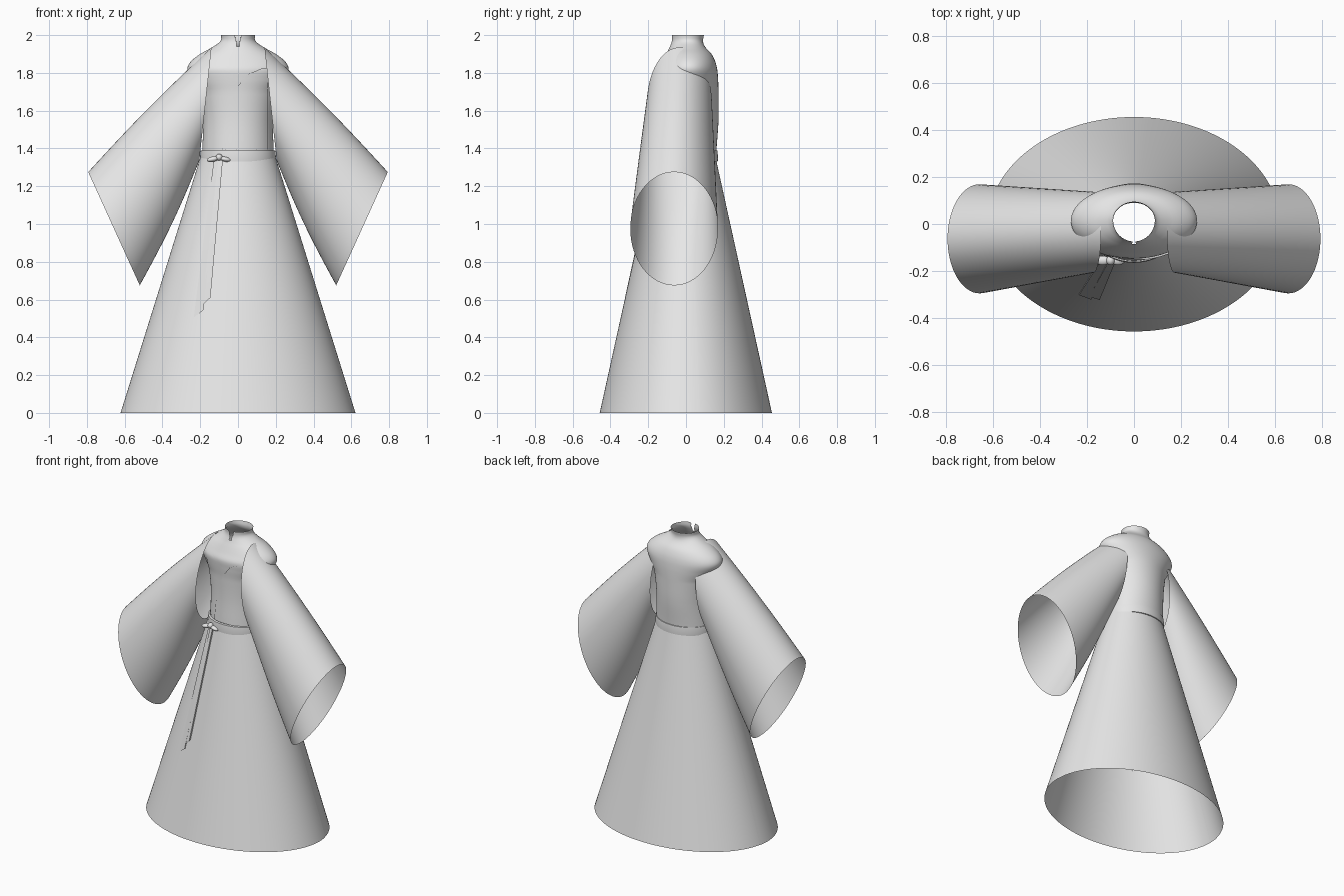
import bpy, math
from mathutils import Vector

cube = bpy.data.objects.get("Cube")
if cube:
    bpy.data.objects.remove(cube, do_unlink=True)

cloth = bpy.data.materials.new("pale grey cloth")
cloth.use_nodes = True
GREY = (0.8, 0.8, 0.8, 1)
cloth.diffuse_color = GREY
cloth.node_tree.nodes["Principled BSDF"].inputs["Base Color"].default_value = GREY


def make(name, verts, faces):
    mesh = bpy.data.meshes.new(name)
    mesh.from_pydata(verts, [], faces)
    mesh.materials.append(cloth)
    obj = bpy.data.objects.new(name, mesh)
    bpy.context.collection.objects.link(obj)
    bpy.ops.object.select_all(action='DESELECT')
    obj.select_set(True)
    bpy.context.view_layer.objects.active = obj
    bpy.ops.object.shade_smooth_by_angle(angle=math.radians(40))
    return obj


def loft(name, rows, closed=True, keep=lambda c: True):
    """Skin rows of points; keep() may drop faces by their centre."""
    n = len(rows[0])
    verts = [Vector(p) for row in rows for p in row]
    faces = []
    for r in range(len(rows) - 1):
        for i in range(n if closed else n - 1):
            j = (i + 1) % n
            f = (r * n + i, r * n + j, (r + 1) * n + j, (r + 1) * n + i)
            if keep(sum((verts[k] for k in f), Vector()) / 4):
                faces.append(f)
    return make(name, verts, faces)


def ring(z, rx, front, back, mid, start=0, end=math.tau, n=96, grow=0):
    """Level outline with separate front and back depths about y = mid."""
    pts = []
    full = end - start > 6.28
    for i in range(n):
        a = start + (end - start) * i / (n if full else n - 1)
        s = math.sin(a)
        depth = (back - mid if s > 0 else mid - front) + grow
        pts.append(((rx + grow) * math.cos(a), mid + depth * s, z))
    return pts


def sample(profile, z):
    """Smooth interpolation of (z, width, front, back) down a profile."""
    for i in range(len(profile) - 1):
        a, b = profile[i], profile[i + 1]
        if a[0] >= z >= b[0]:
            p = profile[max(i - 1, 0)]
            q = profile[min(i + 2, len(profile) - 1)]
            t = (a[0] - z) / (a[0] - b[0])
            return [0.5 * (2 * v + (w - u) * t + (2 * u - 5 * v + 4 * w - x) * t * t
                           + (3 * v - u - 3 * w + x) * t ** 3)
                    for u, v, w, x in zip(p[1:], a[1:], b[1:], q[1:])]
    return list(profile[-1][1:])


# Bodice with rounded shoulders and a notched stand collar
BODICE = [
    (2.00, .090, -.075, .095), (1.97, .092, -.075, .09), (1.94, .13, -.085, .10),
    (1.90, .20, -.105, .135), (1.86, .25, -.125, .155), (1.82, .268, -.145, .165),
    (1.77, .245, -.145, .17), (1.70, .205, -.14, .172), (1.55, .185, -.14, .172),
    (1.36, .19, -.15, .16)]
MID = 0.015
levels = [2.0 - 0.01 * i for i in range(65)]
loft("bodice", [ring(z, *sample(BODICE, z), MID) for z in levels],
     keep=lambda c: not (c.y < 0 and abs(c.x) < (c.z - 1.925) * 0.22))


def chest(x, z, lift):
    rx, front, back = sample(BODICE, z)
    return (x, MID - (MID - front) * math.sqrt(max(0, 1 - (x / rx) ** 2)) - lift, z)


# Crossed lapels laid over the chest
def lapel(name, edge, outer, lift):
    rows = []
    for (z0, x0), (z1, x1) in zip(edge, edge[1:]):
        for k in range(6):
            t = k / 6
            z, x = z0 + (z1 - z0) * t, x0 + (x1 - x0) * t
            rows.append([chest(x + (outer - x) * i / 16, z, lift) for i in range(17)])
    loft(name, rows, closed=False)


lapel("under_lapel", [(1.84, -.12), (1.80, -.04), (1.70, .02), (1.55, .07), (1.37, .08)], -.16, .003)
lapel("over_lapel", [(1.825, .13), (1.79, .045), (1.73, 0), (1.64, -.045), (1.52, -.072), (1.37, -.085)],
      .16, .008)


# Skirt in two overlapping panels, the front one wrapping over the back
def skirt_level(z):
    t = z / 1.36
    return .62 - .425 * t, -.455 + .30 * t, .455 - .30 * t


def skirt_panel(name, start, end, grow):
    loft(name, [ring(z, *skirt_level(z), 0, start, end, 80, grow)
                for z in [1.36 * i / 24 for i in range(25)]], closed=False)


skirt_panel("skirt_back", 0, math.pi, 0)
skirt_panel("skirt_front", math.pi - .16, math.tau + .16, .002)

# Sash round the waist
loft("sash", [ring(z, .193 + g, -.158 - g, .162 + g, 0)
              for z, g in ((1.39, -.008), (1.388, .004), (1.36, .007), (1.332, .006), (1.33, -.006))])


# Wide sleeves, open at both ends
def sleeve(side):
    stations = []
    top0, low0 = Vector((.14, 0, 1.935)), Vector((.205, 0, 1.335))
    top1, low1 = Vector((.793, 0, 1.275)), Vector((.52, 0, .675))
    for i in range(21):
        t = i / 20
        bow = math.sin(math.pi * t)
        top = top0.lerp(top1, t) + Vector((.008, 0, .008)) * bow
        low = low0.lerp(low1, t) + Vector((-.012, 0, -.005)) * bow
        centre, half = (top + low) / 2, (top - low) / 2
        cy, ry = -.035 - .028 * t, .172 + .06 * t
        row = []
        for k in range(64):
            a = math.tau * k / 64
            p = centre + half * math.sin(a)
            row.append((side * p.x, cy + ry * math.cos(a), p.z))
        stations.append(row)
    loft("left_sleeve" if side > 0 else "right_sleeve", stations)


for side in (1, -1):
    sleeve(side)


# Ribbon tails hanging down the skirt
def tail(name, x_top, x_end, z_end, w0, w1, lift):
    rows = []
    for i in range(17):
        t = i / 16
        z, x, w = 1.345 + (z_end - 1.345) * t, x_top + (x_end - x_top) * t, w0 + (w1 - w0) * t
        rx, front, _ = skirt_level(z)
        row = []
        for dx, d in ((-w, 0), (-w, lift), (w, lift), (w, 0)):
            y = front * math.sqrt(1 - ((x + dx) / rx) ** 2)
            row.append((x + dx, y - d - .003, z + .02 * t * dx / w))
        rows.append(row)
    loft(name, rows)


tail("long_tail", -.115, -.208, .525, .012, .026, .008)
tail("short_tail", -.092, -.168, .59, .012, .022, .014)


# Bow knot at the front of the sash
def bead(name, x, z, sx, sz, tilt=0):
    bpy.ops.mesh.primitive_uv_sphere_add(segments=20, ring_count=10, radius=1,
                                         location=(x, -.155, z), rotation=(0, tilt, 0))
    obj = bpy.context.object
    obj.name = name
    obj.scale = (sx, .02, sz)
    obj.data.materials.append(cloth)
    bpy.ops.object.shade_smooth()


bead("knot", -.1, 1.353, .018, .018)
bead("bow_loop_left", -.068, 1.343, .03, .013, .2)
bead("bow_loop_right", -.134, 1.343, .032, .014, -.2)
